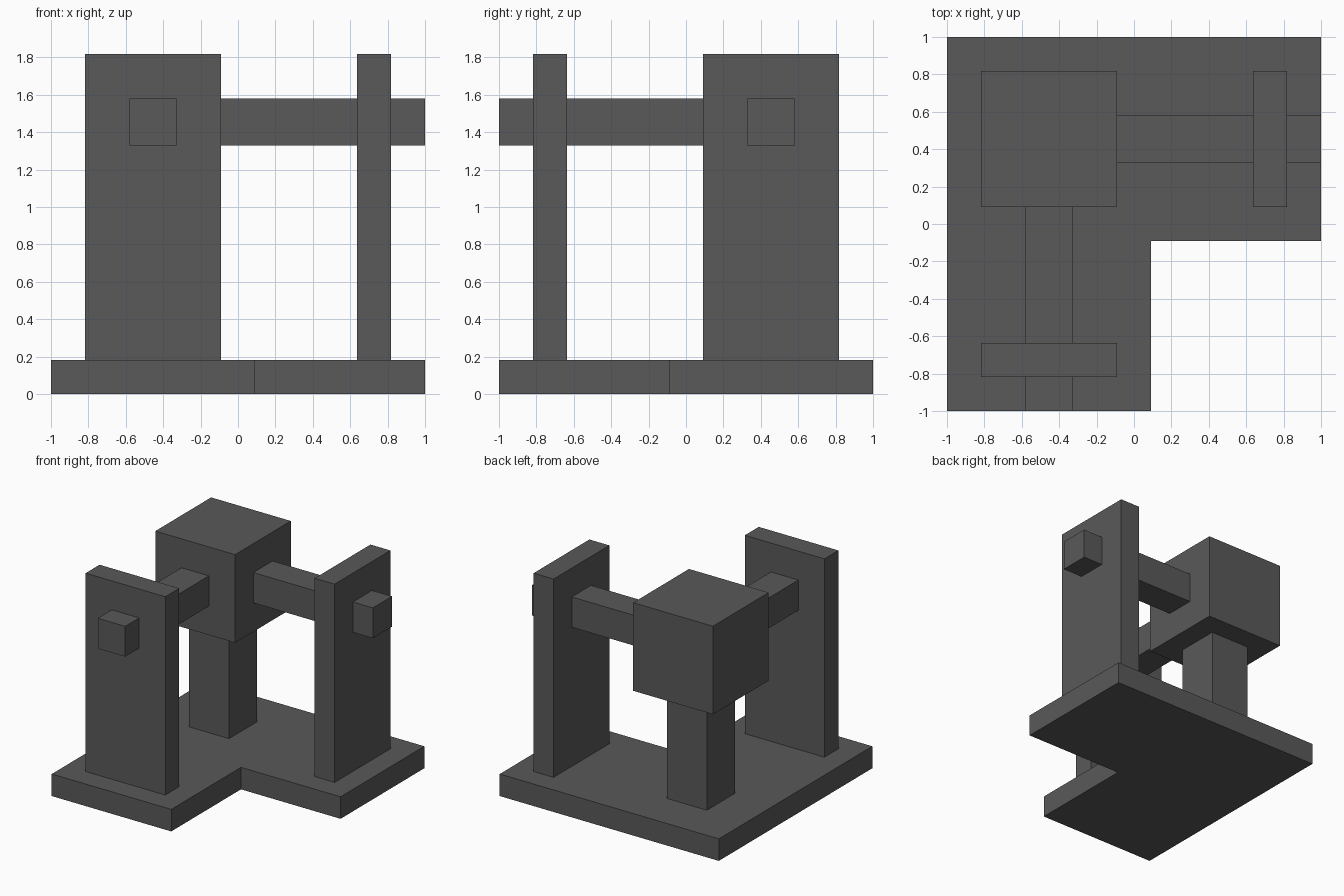
import bpy, bmesh

if "Cube" in bpy.data.objects:
    bpy.data.objects.remove(bpy.data.objects["Cube"])

dark_grey = bpy.data.materials.new("dark_grey")
dark_grey.diffuse_color = (0.1, 0.1, 0.1, 1.0)
dark_grey.use_nodes = True
dark_grey.node_tree.nodes["Principled BSDF"].inputs["Base Color"].default_value = dark_grey.diffuse_color

U = 2 / 22          # module: the base is 22 modules wide
C = 5 * U           # distance of the head axis from the centre
S = 0.125           # half thickness of the beams
Z0, Z1 = 0.1818, 1.8182   # base top, overall top
BEAM_Z = 1.4545


def prism(name, outline, z0, z1):
    """Extrude a counter-clockwise outline from z0 to z1."""
    bm = bmesh.new()
    face = bm.faces.new([bm.verts.new((x, y, z0)) for x, y in outline])
    new = bmesh.ops.extrude_face_region(bm, geom=[face])["geom"]
    bmesh.ops.translate(bm, vec=(0, 0, z1 - z0),
                        verts=[v for v in new if isinstance(v, bmesh.types.BMVert)])
    bmesh.ops.recalc_face_normals(bm, faces=bm.faces)
    mesh = bpy.data.meshes.new(name)
    bm.to_mesh(mesh)
    bm.free()
    mesh.materials.append(dark_grey)
    obj = bpy.data.objects.new(name, mesh)
    bpy.context.collection.objects.link(obj)
    return obj


def box(name, x, y, z):
    return prism(name, [(x[0], y[0]), (x[1], y[0]), (x[1], y[1]), (x[0], y[1])], *z)


# L-shaped base
prism("base", [(-1, -1), (U, -1), (U, -U), (1, -U), (1, 1), (-1, 1)], 0, Z0)

# Corner column carrying the cubic head
box("column", (-7 * U, -3 * U), (3 * U, 7 * U), (Z0, Z1 - 8 * U))
box("head", (-9 * U, -U), (U, 9 * U), (Z1 - 8 * U, Z1))

# Upright plates, one on each arm of the base
box("front_plate", (-9 * U, -U), (-9 * U, -7 * U), (Z0, Z1))
box("side_plate", (7 * U, 9 * U), (U, 9 * U), (Z0, Z1))

# Square beams from the head through each plate
beam_z = (BEAM_Z - S, BEAM_Z + S)
for part, a, b in (("inner", U, 7 * U), ("outer", 9 * U, 1)):
    box("front_beam_" + part, (-C - S, -C + S), (-b, -a), beam_z)
    box("side_beam_" + part, (a, b) if part == "outer" else (-U, b), (C - S, C + S), beam_z)
# Front inner beam reaches back to the head
front = bpy.data.objects["front_beam_inner"]
for v in front.data.vertices:
    if v.co.y > -2 * U:
        v.co.y = U
